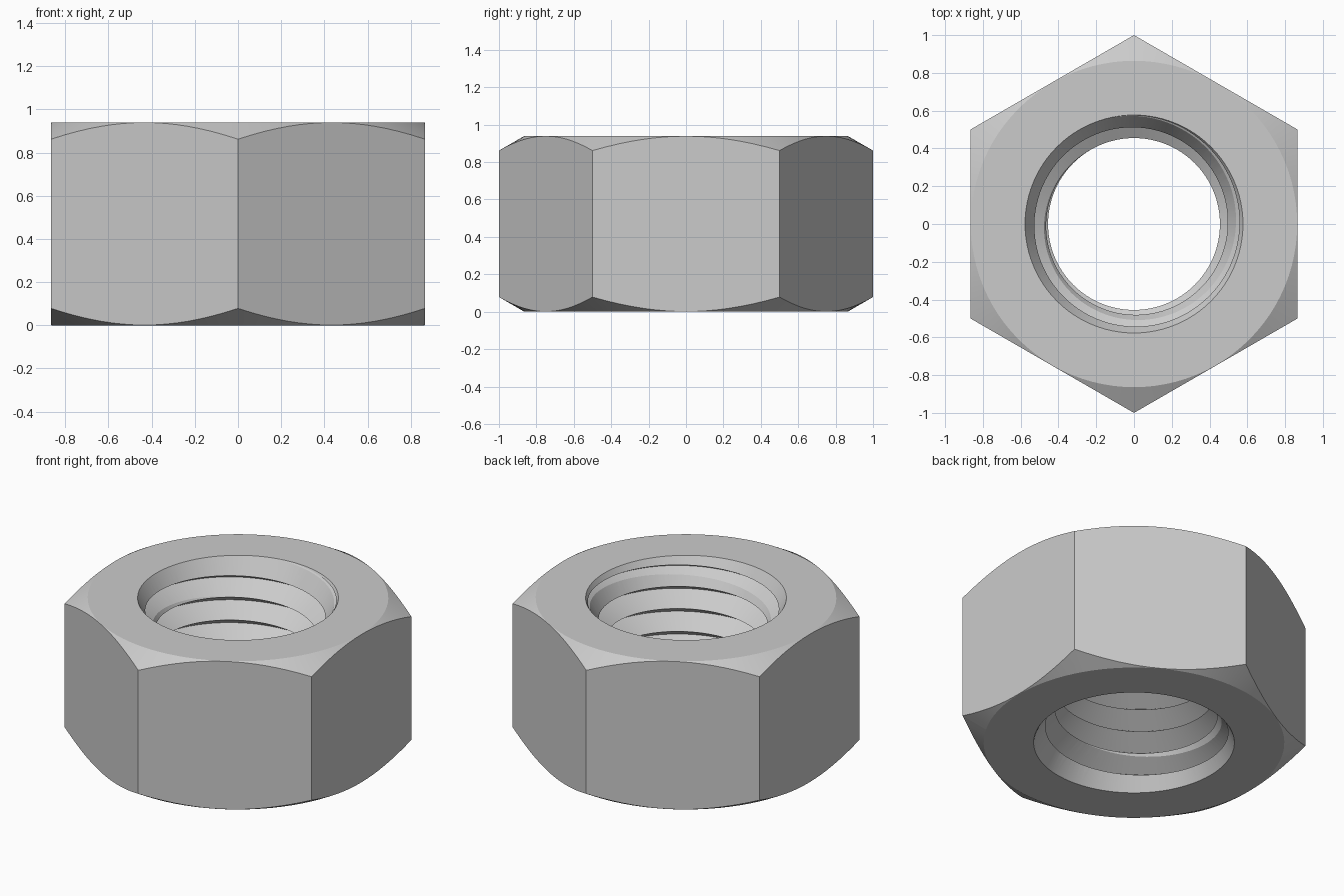
import bpy, bmesh, math

HEIGHT = 0.94
PITCH = 0.145
CREST, ROOT = 0.455, 0.576
SEGMENTS = 96

if "Cube" in bpy.data.objects:
    bpy.data.objects.remove(bpy.data.objects["Cube"], do_unlink=True)

steel = bpy.data.materials.new("grey_steel")
steel.use_nodes = True
steel.diffuse_color = (0.6, 0.6, 0.6, 1)
steel.node_tree.nodes["Principled BSDF"].inputs["Base Color"].default_value = (0.6, 0.6, 0.6, 1)


def make_object(name, bm):
    bmesh.ops.recalc_face_normals(bm, faces=bm.faces)
    mesh = bpy.data.meshes.new(name)
    bm.to_mesh(mesh)
    bm.free()
    mesh.materials.append(steel)
    obj = bpy.data.objects.new(name, mesh)
    bpy.context.collection.objects.link(obj)
    return obj


def polar(bm, radius, angle, z):
    return bm.verts.new((radius * math.cos(angle), radius * math.sin(angle), z))


def lathe(name, profile):
    """Revolve a closed (radius, z) profile about the z axis."""
    bm = bmesh.new()
    rings = [[polar(bm, r, math.tau * i / SEGMENTS, z) for r, z in profile]
             for i in range(SEGMENTS)]
    n = len(profile)
    for i in range(SEGMENTS):
        a, b = rings[i], rings[(i + 1) % SEGMENTS]
        for k in range(n):
            m = (k + 1) % n
            bm.faces.new((a[k], b[k], b[m], a[m]))
    return make_object(name, bm)


def thread_plug(name, start, rows):
    """Closed right-hand screw with a sharp V thread; even rows are crests of the nut."""
    bm = bmesh.new()
    cols = []
    for i in range(SEGMENTS):
        turn = i / SEGMENTS
        count = rows + (3 if i == 0 else 1)
        cols.append([polar(bm, ROOT if k % 2 else CREST, math.tau * turn,
                           start + PITCH * (k / 2 + turn)) for k in range(count)])
    # the last column joins the first one a full pitch higher
    cols.append(cols[0][2:])
    for a, b in zip(cols, cols[1:]):
        for k in range(rows):
            bm.faces.new((a[k], b[k], b[k + 1], a[k + 1]))
    # fan caps at both ends
    for k, z in ((0, start - PITCH), (rows, start + PITCH * (rows / 2 + 2))):
        centre = bm.verts.new((0, 0, z))
        loop = [c[k] for c in cols] + [cols[0][k + 1]]
        for p, q in zip(loop, loop[1:] + loop[:1]):
            bm.faces.new((centre, p, q))
    bmesh.ops.triangulate(bm, faces=bm.faces)
    return make_object(name, bm)


def cut(target, cutter, operation):
    mod = target.modifiers.new("cut", "BOOLEAN")
    mod.solver = "EXACT"
    mod.operation = operation
    mod.object = cutter
    cutter.hide_render = True
    bpy.context.view_layer.objects.active = target
    bpy.ops.object.modifier_apply(modifier=mod.name)
    bpy.data.objects.remove(cutter, do_unlink=True)


# Hexagonal prism, a corner towards the front
bm = bmesh.new()
corners = [math.radians(30 + 60 * i) for i in range(6)]
low = [polar(bm, 1, a, -0.1) for a in corners]
high = [polar(bm, 1, a, HEIGHT + 0.1) for a in corners]
bm.faces.new(low)
bm.faces.new(high)
for i in range(6):
    j = (i + 1) % 6
    bm.faces.new((low[i], low[j], high[j], high[i]))
nut = make_object("hex_nut", bm)

# Turned shape: chamfered corners outside, countersunk bore inside
half = [(0.42, 0.272), (0.577, 0), (0.864, 0), (1.1, 0.136)]
profile = half + [(r, HEIGHT - z) for r, z in reversed(half)]
cut(nut, lathe("turned_ring", profile), "INTERSECT")

# Internal thread
cut(nut, thread_plug("thread_cutter", 0.68 - 7 * PITCH, 22), "DIFFERENCE")

# Smooth curved surfaces, sharp edges kept
bpy.ops.object.select_all(action="DESELECT")
nut.select_set(True)
bpy.context.view_layer.objects.active = nut
bpy.ops.object.shade_smooth_by_angle(angle=math.radians(25))
